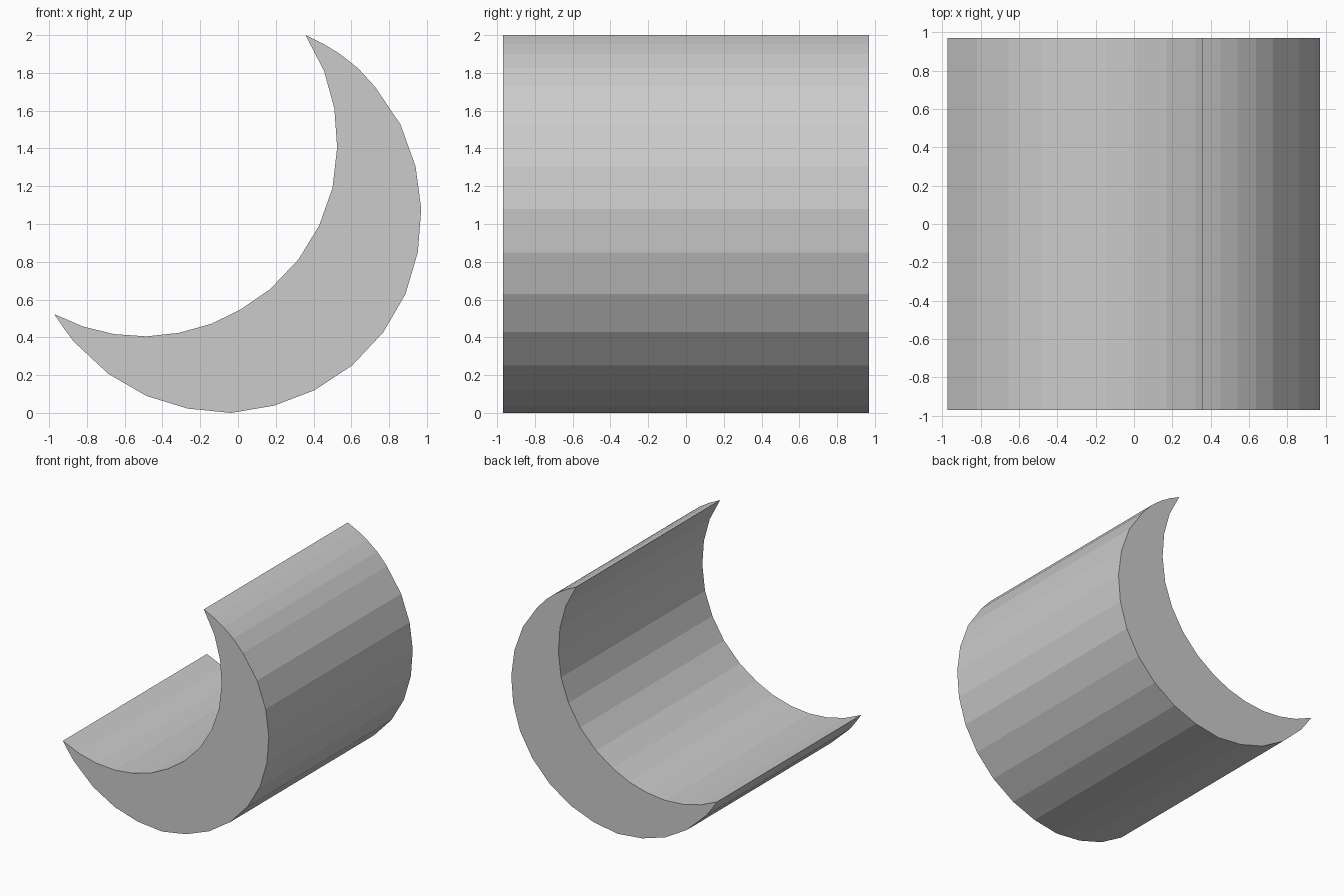
import bpy, bmesh

HALF_DEPTH = 0.97

# Outer arc, from the upper tip round the bottom to the left tip (x, z)
outer = [(0.357, 2.0), (0.45, 1.955), (0.54, 1.9), (0.635, 1.825), (0.725, 1.727),
         (0.86, 1.527), (0.94, 1.305), (0.97, 1.08), (0.952, 0.85), (0.887, 0.63),
         (0.77, 0.428), (0.605, 0.252), (0.405, 0.12), (0.19, 0.038), (-0.037, 0.0),
         (-0.267, 0.023), (-0.485, 0.09), (-0.687, 0.207), (-0.87, 0.378),
         (-0.927, 0.455), (-0.973, 0.523)]
# Inner arc, from the left tip back to the upper tip
inner = [(-0.82, 0.457), (-0.655, 0.417), (-0.485, 0.405), (-0.31, 0.424),
         (-0.14, 0.472), (0.013, 0.547), (0.17, 0.655), (0.32, 0.812), (0.43, 0.992),
         (0.5, 1.19), (0.525, 1.405), (0.51, 1.612), (0.455, 1.812)]

# Crescent profile extruded along y, flat shaded
bm = bmesh.new()
face = bm.faces.new([bm.verts.new((x, -HALF_DEPTH, z)) for x, z in outer + inner])
ext = bmesh.ops.extrude_face_region(bm, geom=[face], use_keep_orig=True)
moved = [v for v in ext["geom"] if isinstance(v, bmesh.types.BMVert)]
bmesh.ops.translate(bm, verts=moved, vec=(0, 2 * HALF_DEPTH, 0))
bmesh.ops.recalc_face_normals(bm, faces=bm.faces)

mesh = bpy.data.meshes.new("crescent_block")
bm.to_mesh(mesh)
bm.free()
bpy.context.collection.objects.link(bpy.data.objects.new("crescent_block", mesh))
